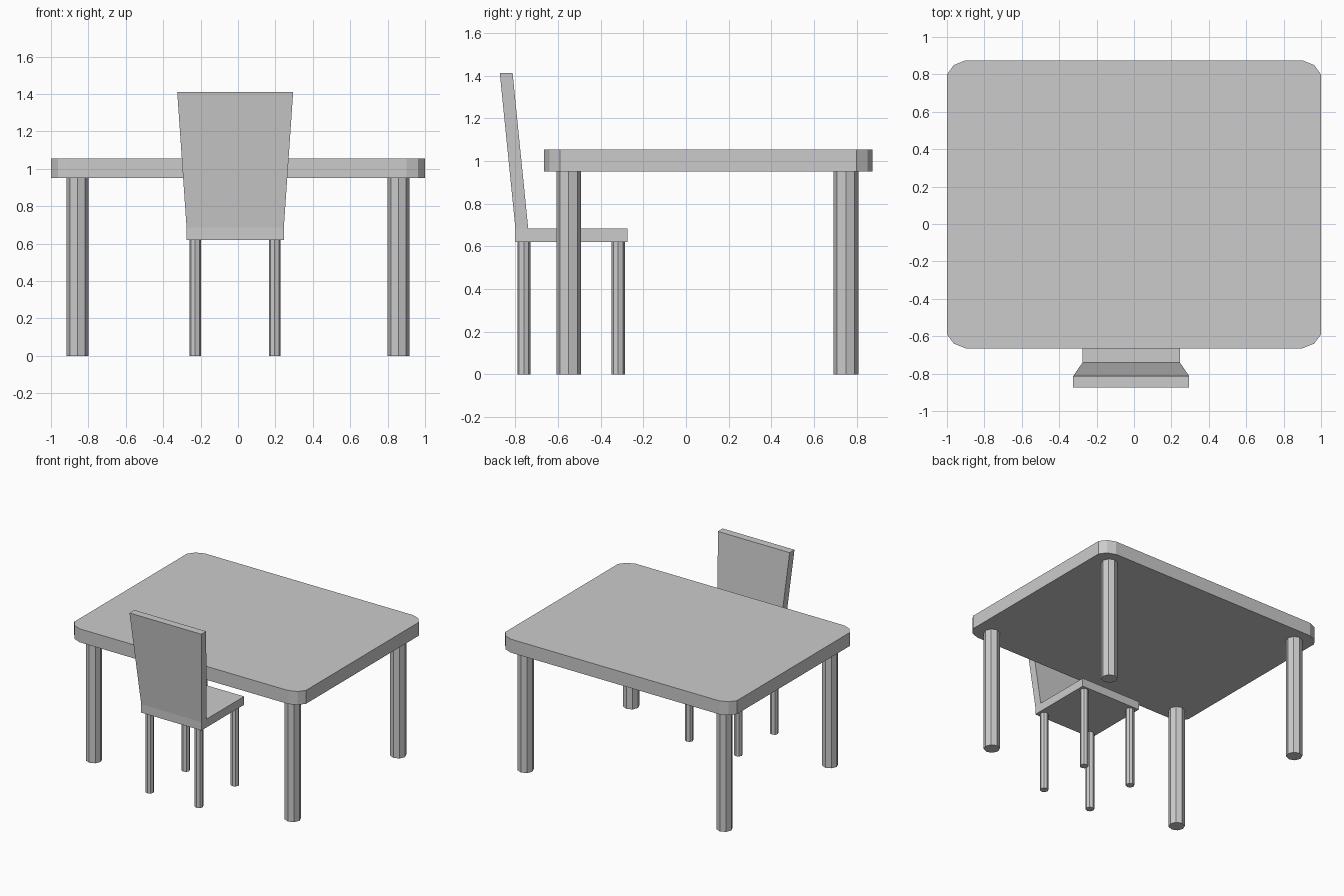
import bpy, bmesh
from math import cos, sin, pi

if "Cube" in bpy.data.objects:
    bpy.data.objects.remove(bpy.data.objects["Cube"])


def make_object(name, bm):
    bmesh.ops.recalc_face_normals(bm, faces=bm.faces)
    me = bpy.data.meshes.new(name)
    bm.to_mesh(me)
    bm.free()
    ob = bpy.data.objects.new(name, me)
    bpy.context.collection.objects.link(ob)
    return ob


def prism(name, outline, z0, z1):
    bm = bmesh.new()
    face = bm.faces.new([bm.verts.new((x, y, z0)) for x, y in outline])
    ext = bmesh.ops.extrude_face_region(bm, geom=[face], use_keep_orig=True)
    for v in ext["geom"]:
        if isinstance(v, bmesh.types.BMVert):
            v.co.z = z1
    return make_object(name, bm)


def leg(name, x, y, r, height, sides=8):
    outline = [(x + r * cos(2 * pi * i / sides), y + r * sin(2 * pi * i / sides))
               for i in range(sides)]
    return prism(name, outline, 0, height)


# Table top: rectangle with two-segment rounded corners
corner = [(1, 0.695), (0.963, 0.745), (0.9, 0.77)]
half = corner + [(-x, y) for x, y in reversed(corner)]
outline = [(x, y + 0.105) for x, y in half + [(-x, -y) for x, y in half]]
prism("table_top", outline, 0.95, 1.055)

# Table legs
for row, y in (("front", -0.55), ("back", 0.75)):
    for side, x in (("left", -0.858), ("right", 0.858)):
        leg(f"table_{row}_{side}_leg", x, y, 0.058, 0.95)

# Chair seat with the backrest pulled up from its rear strip
bm = bmesh.new()
x0, x1 = -0.275, 0.245
profile = [(-0.80, 0.62), (-0.275, 0.62), (-0.275, 0.685), (-0.74, 0.685), (-0.80, 0.685)]
a = [bm.verts.new((x0, y, z)) for y, z in profile]
b = [bm.verts.new((x1, y, z)) for y, z in profile]
bm.faces.new(a)
bm.faces.new(b)
for i in range(5):
    j = (i + 1) % 5
    f = bm.faces.new((a[i], a[j], b[j], b[i]))
    if i == 3:
        strip = f
ext = bmesh.ops.extrude_discrete_faces(bm, faces=[strip])
mid = (x0 + x1) / 2
for v in ext["faces"][0].verts:
    v.co.x = mid + (v.co.x - mid) * 0.62 / 0.52
    v.co.y -= 0.073
    v.co.z = 1.412
make_object("chair_seat_and_back", bm)

# Chair legs
for row, y in (("back", -0.76), ("front", -0.318)):
    for side, x in (("left", -0.229), ("right", 0.196)):
        leg(f"chair_{row}_{side}_leg", x, y, 0.031, 0.62)
